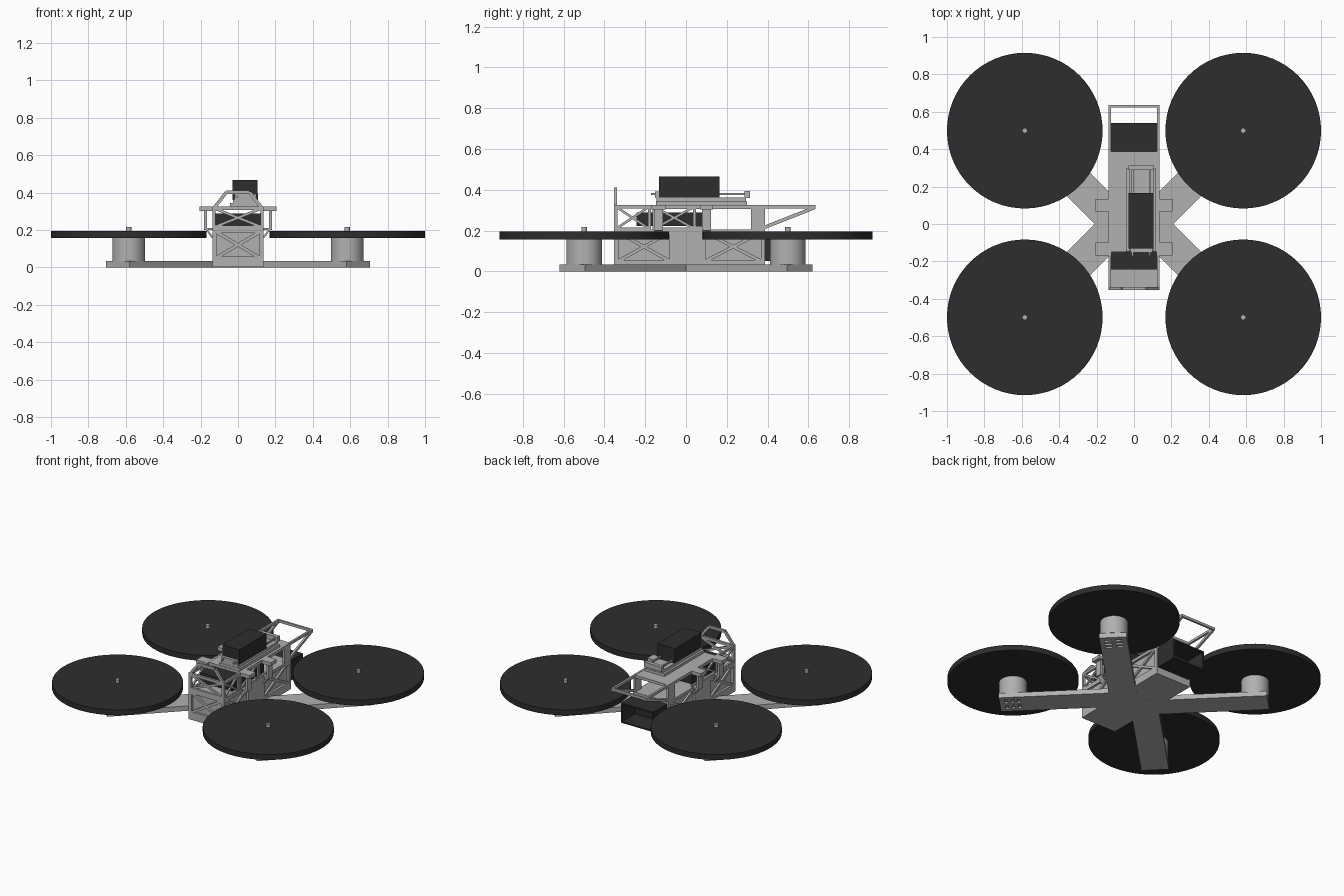
import bpy, bmesh, math
from mathutils import Vector, Matrix

if "Cube" in bpy.data.objects:
    bpy.data.objects.remove(bpy.data.objects["Cube"])


def material(name, v):
    m = bpy.data.materials.new(name)
    m.diffuse_color = (v, v, v, 1)
    m.use_nodes = True
    m.node_tree.nodes["Principled BSDF"].inputs["Base Color"].default_value = m.diffuse_color
    return m


GREY = material("light grey", 0.44)
DARK = material("charcoal", 0.027)


def finish(name, bm, mat):
    me = bpy.data.meshes.new(name)
    bmesh.ops.recalc_face_normals(bm, faces=bm.faces)
    bm.to_mesh(me)
    bm.free()
    me.materials.append(mat)
    ob = bpy.data.objects.new(name, me)
    bpy.context.collection.objects.link(ob)
    return ob


def add_box(bm, x0, x1, y0, y1, z0, z1):
    mat = Matrix.Translation(((x0 + x1) / 2, (y0 + y1) / 2, (z0 + z1) / 2))
    bmesh.ops.create_cube(bm, size=1, matrix=mat @ Matrix.Diagonal((x1 - x0, y1 - y0, z1 - z0, 1)))


def boxes(name, dims, mat=GREY):
    bm = bmesh.new()
    for d in dims:
        add_box(bm, *d)
    return finish(name, bm, mat)


def add_bar(bm, a, b, normal, width, depth):
    # straight bar from a to b, depth measured along normal
    a, b, n = Vector(a), Vector(b), Vector(normal)
    d = b - a
    u = d.normalized()
    w = n.cross(u)
    rot = Matrix((u, w, n)).transposed().to_4x4()
    bmesh.ops.create_cube(bm, size=1, matrix=Matrix.Translation((a + b) / 2) @ rot
                          @ Matrix.Diagonal((d.length, width, depth, 1)))


def add_truss(bm, a, along, length, z0, z1, w, t):
    # rectangular frame with crossed braces standing on a vertical plane
    a, u = Vector((a[0], a[1], 0)), Vector(along)
    n = u.cross(Vector((0, 0, 1)))
    P = lambda s, z: a + u * s + Vector((0, 0, z))
    h = w / 2
    for z in (z0 + h, z1 - h):
        add_bar(bm, P(0, z), P(length, z), n, w, t)
    for s in (h, length - h):
        add_bar(bm, P(s, z0), P(s, z1), n, w, t)
    add_bar(bm, P(h, z0 + h), P(length - h, z1 - h), n, w * 0.8, t * 0.8)
    add_bar(bm, P(h, z1 - h), P(length - h, z0 + h), n, w * 0.8, t * 0.8)


def cylinder(name, x, y, r, z0, z1, mat, seg):
    bm = bmesh.new()
    bmesh.ops.create_cone(bm, cap_ends=True, segments=seg, radius1=r, radius2=r, depth=z1 - z0,
                          matrix=Matrix.Translation((x, y, (z0 + z1) / 2)))
    for f in bm.faces:
        f.smooth = len(f.verts) == 4
    for e in bm.edges:
        e.smooth = all(len(f.verts) == 4 for f in e.link_faces)
    return finish(name, bm, mat)


# arms, motors and rotor discs on the four corners
MX, MY, HW = 0.584, 0.499, 0.088
for sx in (-1, 1):
    for sy in (-1, 1):
        ang = math.atan2(sy, sx)
        place = Matrix.Translation((sx * MX, sy * MY, 0)) @ Matrix.Rotation(ang, 4, 'Z')
        bm = bmesh.new()
        add_box(bm, -0.80, 0.083, -HW, HW, 0, 0.034)
        bm.transform(place)
        arm = finish("arm", bm, GREY)
        # screw slots below each motor
        bm = bmesh.new()
        for i in (-1, 0, 1):
            for j in (-1, 1):
                add_box(bm, i * 0.04 - 0.009, i * 0.04 + 0.009, j * 0.035 - 0.022, j * 0.035 + 0.022, -0.02, 0.012)
        bm.transform(place)
        cut = finish("slot_cutter", bm, GREY)
        cut.hide_render = True
        cut.hide_viewport = True
        mod = arm.modifiers.new("slots", 'BOOLEAN')
        mod.operation = 'DIFFERENCE'
        mod.object = cut
        mod.solver = 'EXACT'
        x, y = sx * MX, sy * MY
        cylinder("motor", x, y, HW, 0.034, 0.157, GREY, 40)
        cylinder("rotor_disc", x, y, 0.416, 0.157, 0.195, DARK, 64)
        cylinder("motor_shaft", x, y, 0.014, 0.19, 0.217, GREY, 16)

# lower hull: floor, recessed core, deck and braced walls
W, F, B = 0.137, -0.352, 0.388
boxes("hull_floor", [(-W, W, F, B, 0.001, 0.036)])
boxes("hull_core", [(-0.118, 0.118, F + 0.02, B - 0.01, 0.03, 0.196)])
boxes("lower_deck", [(-W, W, F, B, 0.192, 0.206)])
boxes("rear_wall", [(-W, W, B - 0.014, B, 0.03, 0.2)])
bm = bmesh.new()
add_truss(bm, (-W, F + 0.008), (1, 0, 0), 2 * W, 0.035, 0.206, 0.022, 0.016)
add_truss(bm, (-W, F + 0.008), (1, 0, 0), 2 * W, 0.206, 0.325, 0.018, 0.016)
finish("front_truss", bm, GREY)

for s in (-1, 1):
    x = s * (W - 0.008)
    bm = bmesh.new()
    add_truss(bm, (x, F), (0, 1, 0), 0.292, 0.035, 0.206, 0.02, 0.016)
    add_truss(bm, (x, 0.075), (0, 1, 0), B - 0.075, 0.035, 0.206, 0.02, 0.016)
    add_box(bm, x - 0.008, x + 0.008, -0.07, 0.085, 0.03, 0.206)
    finish("lower_side_wall", bm, GREY)

    # upper side frame with rear triangular outrigger
    bm = bmesh.new()
    add_truss(bm, (x, F), (0, 1, 0), 0.18, 0.2, 0.325, 0.015, 0.014)
    add_truss(bm, (x, -0.165), (0, 1, 0), 0.215, 0.2, 0.325, 0.015, 0.014)
    add_box(bm, x - 0.007, x + 0.007, 0.05, 0.12, 0.206, 0.222)
    add_box(bm, x - 0.007, x + 0.007, 0.318, B, 0.2, 0.322)
    add_box(bm, x - 0.007, x + 0.007, F, 0.635, 0.309, 0.326)
    add_bar(bm, (x, B - 0.01, 0.213), (x, 0.632, 0.313), (1, 0, 0), 0.017, 0.014)
    finish("upper_side_frame", bm, GREY)

    # side brackets with posts and feet
    for y0, y1 in ((-0.168, -0.1), (0.068, 0.133)):
        bm = bmesh.new()
        ym = (y0 + y1) / 2
        add_box(bm, *sorted((s * 0.12, s * 0.207)), y0, y1, 0.302, 0.326)
        add_box(bm, *sorted((s * 0.166, s * 0.182)), ym - 0.022, ym + 0.022, 0.2, 0.305)
        add_box(bm, *sorted((s * 0.13, s * 0.182)), ym - 0.022, ym + 0.022, 0.2, 0.21)
        add_bar(bm, (s * 0.17, ym, 0.205), (s * 0.137, ym, 0.16), (0, 1, 0), 0.01, 0.04)
        finish("side_bracket", bm, GREY)

# upper deck and rear crossbar
boxes("upper_deck", [(-W, W, -0.15, B, 0.306, 0.325)])
boxes("rear_crossbar", [(-W, W, 0.622, 0.636, 0.309, 0.326)])

# front roll hoop
bm = bmesh.new()
pts = [(-0.13, 0.315), (-0.062, 0.402), (0.062, 0.402), (0.13, 0.315)]
for p, q in zip(pts, pts[1:]):
    add_bar(bm, (p[0], F + 0.007, p[1]), (q[0], F + 0.007, q[1]), (0, 1, 0), 0.018, 0.014)
finish("front_hoop", bm, GREY)

# battery between the decks
boxes("battery", [(-0.124, 0.124, -0.243, 0.11, 0.222, 0.288)], DARK)

# open-ended bay at the rear
boxes("rear_bay", [(-0.125, 0.125, B, 0.54, 0.05, 0.06), (-0.125, 0.125, B, 0.54, 0.18, 0.19),
                   (-0.125, -0.115, B, 0.54, 0.06, 0.18), (0.115, 0.125, B, 0.54, 0.06, 0.18),
                   (-0.115, 0.115, B, B + 0.01, 0.06, 0.18)], DARK)

# top slide: base, steps, rods, end blocks and the payload box
boxes("slide_base", [(-0.042, 0.117, -0.147, 0.298, 0.325, 0.343),
                     (-0.026, 0.104, -0.145, 0.295, 0.343, 0.362)])
boxes("slide_rods", [(x - 0.005, x + 0.005, -0.172, 0.31, 0.374, 0.384) for x in (-0.008, 0.084)])
boxes("slide_end_blocks", [(-0.03, 0.106, 0.288, 0.314, 0.36, 0.394),
                           (-0.02, 0.098, -0.152, -0.13, 0.36, 0.392)])
boxes("payload_box", [(-0.029, 0.105, -0.132, 0.165, 0.363, 0.466)], DARK)
